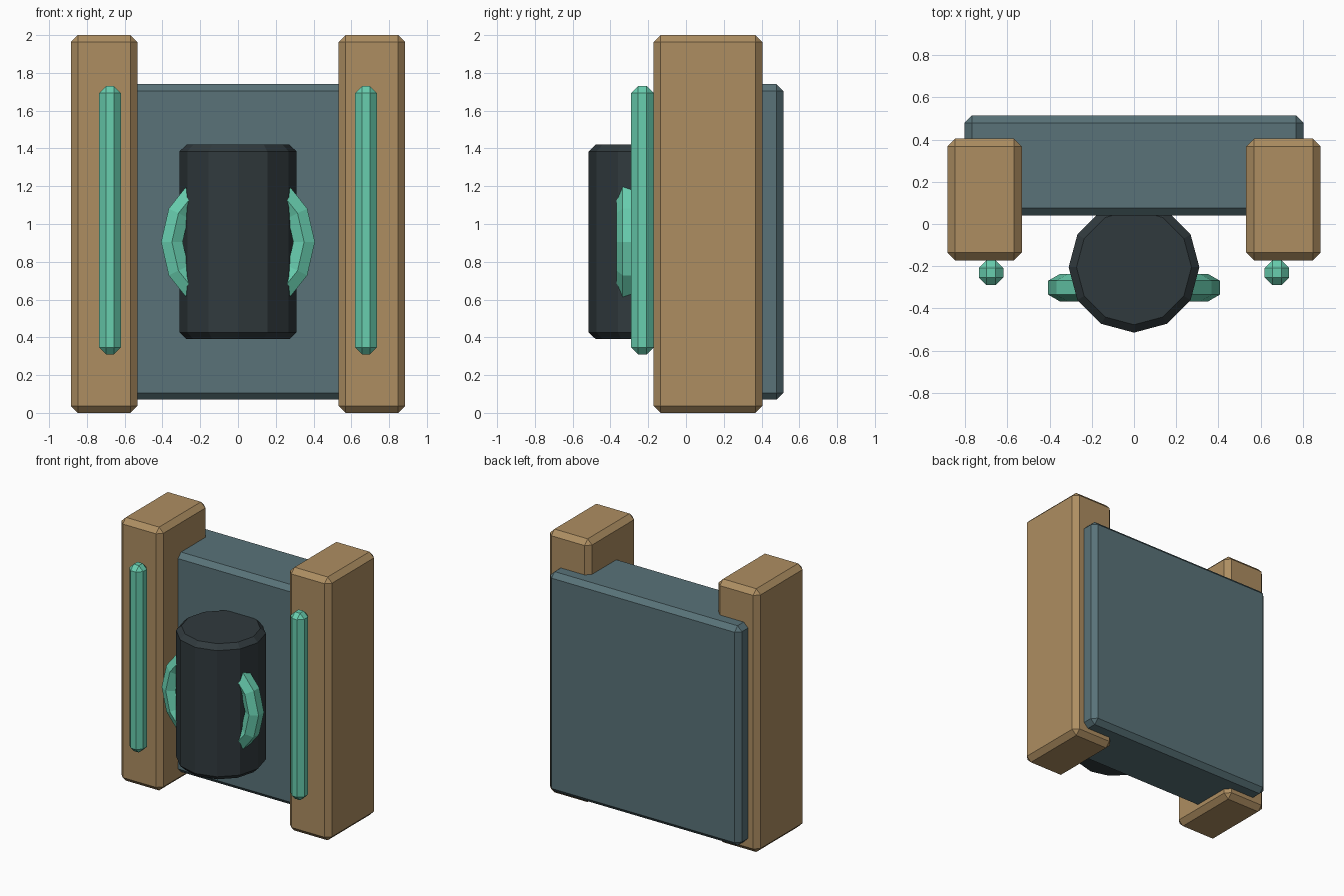
import bpy, bmesh
from math import pi, cos, sin, radians

if "Cube" in bpy.data.objects:
    bpy.data.objects.remove(bpy.data.objects["Cube"])


def material(name, rgb):
    m = bpy.data.materials.new(name)
    m.diffuse_color = (*rgb, 1)
    m.use_nodes = True
    m.node_tree.nodes["Principled BSDF"].inputs["Base Color"].default_value = m.diffuse_color
    return m


WOOD = material("wood", (0.42, 0.27, 0.12))
SLATE = material("slate", (0.10, 0.17, 0.19))
DARK = material("dark", (0.03, 0.042, 0.047))
MINT = material("mint", (0.14, 0.62, 0.43))


def finish(name, bm, mat, chamfer=0):
    bmesh.ops.recalc_face_normals(bm, faces=bm.faces)
    me = bpy.data.meshes.new(name)
    bm.to_mesh(me)
    bm.free()
    me.materials.append(mat)
    ob = bpy.data.objects.new(name, me)
    bpy.context.collection.objects.link(ob)
    if chamfer:
        mod = ob.modifiers.new("chamfer", 'BEVEL')
        mod.width = chamfer
        mod.segments = 1
        mod.limit_method = 'ANGLE'
        mod.angle_limit = radians(40)
    return ob


def box(name, x, y, z, mat, chamfer):
    bm = bmesh.new()
    bmesh.ops.create_cube(bm, size=1)
    for v in bm.verts:
        v.co = [(lo + hi) / 2 + c * (hi - lo) for c, (lo, hi) in zip(v.co, (x, y, z))]
    return finish(name, bm, mat, chamfer)


# Back slab
box("back_panel", (-0.805, 0.805), (0.04, 0.515), (0.07, 1.74), SLATE, 0.036)

# Side pillars with front light strips
for side, s in (("left", -1), ("right", 1)):
    box(side + "_pillar", sorted((s * 0.532, s * 0.885)), (-0.172, 0.405), (0, 2), WOOD, 0.037)
    box(side + "_strip", sorted((s * 0.62, s * 0.735)), (-0.29, -0.172), (0.31, 1.73), MINT, 0.036)

# Twelve-sided canister
bm = bmesh.new()
bmesh.ops.create_cone(bm, cap_ends=True, segments=12, radius1=0.31, radius2=0.31, depth=1.03)
bmesh.ops.translate(bm, verts=bm.verts, vec=(0, -0.205, 0.905))
finish("canister", bm, DARK, 0.036)

# Upright hexagonal-section ring, its sides showing as handles
MAJOR, MINOR, R, r = 14, 6, 0.35, 0.066
bm = bmesh.new()
rings = []
for i in range(MAJOR):
    a = 2 * pi * i / MAJOR
    ring = []
    for j in range(MINOR):
        b = 2 * pi * (j + 0.5) / MINOR
        d = R + r * cos(b)
        ring.append(bm.verts.new((d * cos(a), -0.302 + r * sin(b), 0.905 + d * sin(a))))
    rings.append(ring)
for i in range(MAJOR):
    p, q = rings[i], rings[(i + 1) % MAJOR]
    for j in range(MINOR):
        k = (j + 1) % MINOR
        bm.faces.new((p[j], p[k], q[k], q[j]))
finish("handle_ring", bm, MINT)
